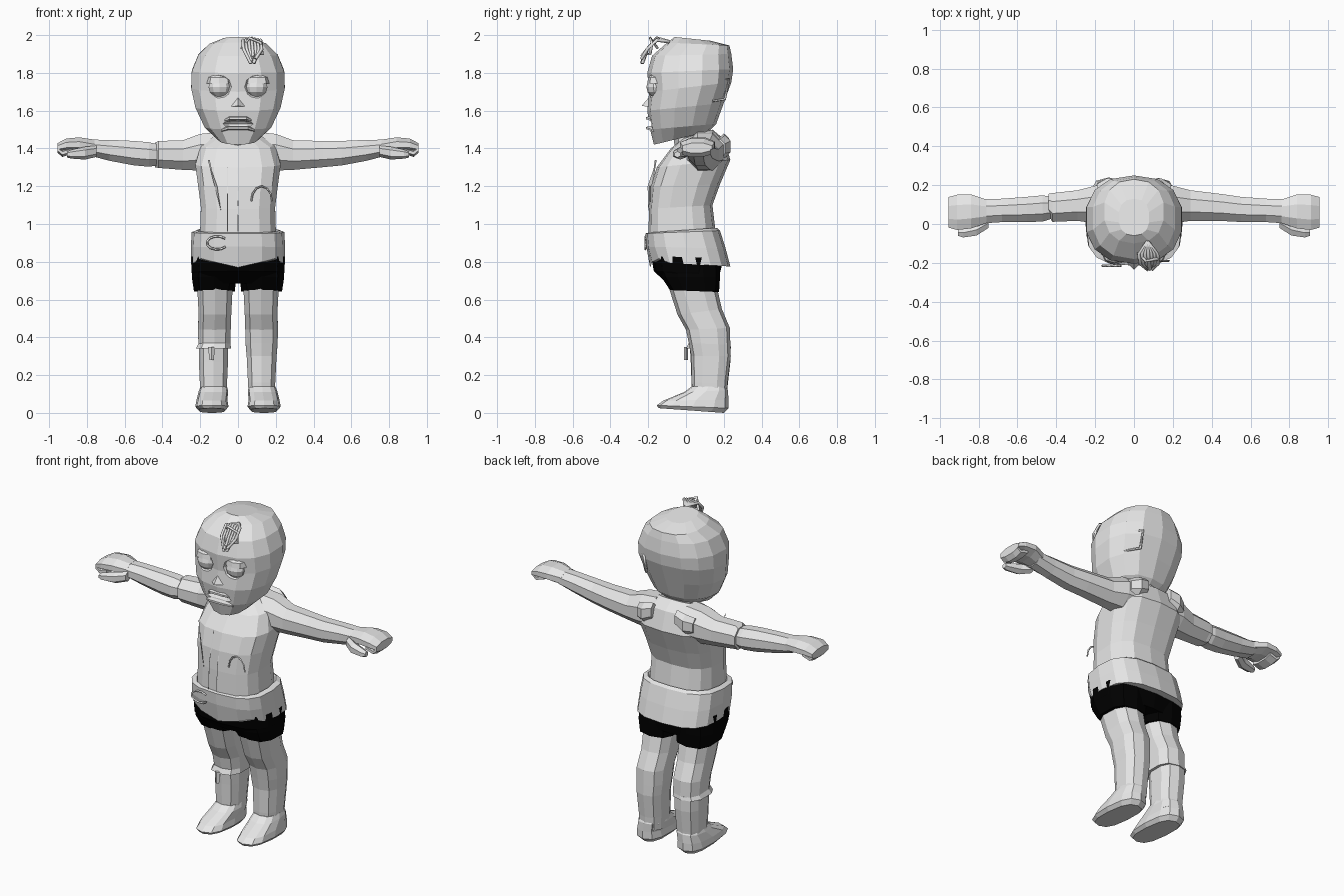
import bpy, bmesh, math
from mathutils import Vector


def material(name, value):
    m = bpy.data.materials.new(name)
    m.diffuse_color = (value, value, value, 1)
    return m


GREY = material("light grey", 0.8)
BLACK = material("black", 0.0)


def add_mesh(name, verts, faces, mat=GREY):
    me = bpy.data.meshes.new(name)
    me.from_pydata(verts, [], faces)
    bm = bmesh.new()
    bm.from_mesh(me)
    bmesh.ops.recalc_face_normals(bm, faces=bm.faces)
    bm.to_mesh(me)
    bm.free()
    me.materials.append(mat)
    ob = bpy.data.objects.new(name, me)
    bpy.context.collection.objects.link(ob)
    return ob


def skin(name, rings, mat=GREY):
    n = len(rings[0])
    faces = [(k * n + i, k * n + (i + 1) % n, (k + 1) * n + (i + 1) % n, (k + 1) * n + i)
             for k in range(len(rings) - 1) for i in range(n)]
    faces += [tuple(range(n)), tuple(range((len(rings) - 1) * n, len(rings) * n))]
    return add_mesh(name, [p for r in rings for p in r], faces, mat)


def power(v, p):
    return math.copysign(abs(v) ** p, v) if abs(v) > 1e-6 else 0.0


def loft_up(name, rows, n=12, mat=GREY, p=0.85):
    """Rows: centre x, half width, front y, back y, front z, back z."""
    rings = []
    for cx, w, yf, yb, zf, zb in rows:
        ring = []
        for i in range(n):
            a = 2 * math.pi * i / n
            t = (1 - power(math.cos(a), p)) / 2
            ring.append((cx + w * power(math.sin(a), p), yf + (yb - yf) * t, zf + (zb - zf) * t))
        rings.append(ring)
    return skin(name, rings, mat)


def loft_side(name, rows, s, n=8):
    """Rows: x, centre y, centre z, half depth, half height."""
    return skin(name, [[(s * x, y + ry * math.cos(2 * math.pi * (i + 0.5) / n),
                         z + rz * math.sin(2 * math.pi * (i + 0.5) / n)) for i in range(n)]
                       for x, y, z, ry, rz in rows])


def ball(name, loc, size, cutter=False):
    bm = bmesh.new()
    bmesh.ops.create_uvsphere(bm, u_segments=10, v_segments=6, radius=1)
    verts = [Vector((v.co.x * size[0], v.co.y * size[1], v.co.z * size[2])) + Vector(loc) for v in bm.verts]
    faces = [[v.index for v in f.verts] for f in bm.faces]
    bm.free()
    ob = add_mesh(name, verts, faces)
    ob.hide_render = cutter
    ob.hide_viewport = cutter
    return ob


def cord(name, points, radius):
    cu = bpy.data.curves.new(name, 'CURVE')
    cu.dimensions = '3D'
    cu.bevel_depth, cu.bevel_resolution, cu.use_fill_caps = radius, 0, True
    sp = cu.splines.new('POLY')
    sp.points.add(len(points) - 1)
    for q, c in zip(sp.points, points):
        q.co = (*c, 1)
    cu.materials.append(GREY)
    ob = bpy.data.objects.new(name, cu)
    bpy.context.collection.objects.link(ob)


def cut(target, cutter):
    m = target.modifiers.new("cut", 'BOOLEAN')
    m.operation, m.object, m.solver = 'DIFFERENCE', cutter, 'EXACT'


# Head with slanted jaw
head = loft_up("head", [
    (0, .11, -.17, .12, 1.42, 1.49), (0, .18, -.19, .16, 1.50, 1.53),
    (0, .23, -.205, .20, 1.60, 1.64), (0, .253, -.195, .24, 1.70, 1.75),
    (0, .25, -.205, .25, 1.80, 1.82), (0, .215, -.18, .24, 1.89, 1.90),
    (0, .155, -.10, .23, 1.96, 1.945), (0, .08, -.06, .13, 1.99, 1.97)], n=14)

# Eye sockets, heavy-lidded eyes, cheeks
for s in (-1, 1):
    cut(head, ball("socket_cutter", (s * .105, -.235, 1.725), (.085, .09, .075), True))
    ball("eye", (s * .097, -.155, 1.725), (.062, .055, .055))
    lid = loft_up("eyelid", [(s * .1, .066, -.205, -.10, 1.745, 1.745), (s * .1, .06, -.2, -.10, 1.775, 1.78),
                             (s * .1, .03, -.18, -.10, 1.795, 1.80)], n=8)

# Mouth opening and lips
cut(head, ball("mouth_cutter", (0, -.2, 1.53), (.085, .06, .02), True))
for name, z, w in (("upper_lip", 1.56, .075), ("lower_lip", 1.508, .088)):
    loft_side(name, [(-w, -.165, z - .012, .02, .008), (-w * .6, -.19, z, .025, .011),
                     (w * .6, -.19, z, .025, .011), (w, -.165, z - .012, .02, .008)], 1, 6)

# Nose
add_mesh("nose", [(-.045, -.19, 1.62), (.045, -.19, 1.62), (0, -.235, 1.625), (0, -.18, 1.69)],
         [(0, 1, 2), (0, 2, 3), (1, 3, 2), (0, 3, 1)])

# Patch on the back of the head
rim = [(.205, .145, 1.76), (.125, .228, 1.765), (.125, .205, 1.66), (.185, .135, 1.65)]
cord("head_patch", rim + rim[:1], .008)

# Hair tuft hanging over the forehead
for i in range(7):
    x = .025 + .016 * i
    end = .08 + .25 * (x - .07)
    cord("hair_strand", [(.07, -.09, 1.965), (x, -.155, 1.985 - .004 * abs(i - 3)), (x + .005, -.205, 1.925),
                         (end, -.235 + .004 * (i % 3), 1.85 + .012 * (i % 4))], .009)
cord("hair_loop", [(.02, -.15, 1.93), (.06, -.19, 1.985), (.12, -.18, 1.96), (.13, -.19, 1.90), (.07, -.215, 1.90)], .008)

# Torso, neck, and flared shirt skirt
loft_up("torso", [
    (0, .205, -.20, .16, .93, .93), (0, .20, -.195, .14, 1.08, 1.10), (0, .215, -.185, .18, 1.20, 1.21),
    (0, .23, -.155, .235, 1.30, 1.34), (0, .20, -.08, .20, 1.40, 1.45), (0, .12, -.02, .14, 1.45, 1.50)], n=14, p=.7)
loft_up("neck", [(0, .09, -.06, .12, 1.40, 1.42), (0, .09, -.07, .12, 1.52, 1.54)], n=8)
skirt = loft_up("shirt_hem", [
    (0, .25, -.19, .235, .80, .775), (0, .25, -.21, .21, .88, .87), (0, .245, -.215, .18, .95, .965),
    (0, .215, -.195, .165, .955, .98), (0, .20, -.19, .15, .93, .95)], n=16, p=.7)
for i in (0, 2, 14):
    skirt.data.vertices[i].co.z += -.03 if i == 0 else .02

# Shirt details: placket seams, tear, pocket and waist cord
for x in (-.055, .0):
    add_mesh("placket_seam", [(x - .002, -.208, .96), (x + .002, -.208, .96), (x + .002, -.2, 1.12),
                              (x + .002, -.157, 1.30), (x - .002, -.157, 1.30), (x - .002, -.2, 1.12)],
             [(0, 1, 2, 5), (5, 2, 3, 4)])
add_mesh("shirt_tear", [(-.16, -.155, 1.34), (-.15, -.165, 1.34), (-.09, -.2, 1.07), (-.11, -.203, 1.2)],
         [(0, 1, 2), (0, 2, 3)])
cord("pocket_edge", [(.07 + .055 * (1 - math.cos(a)), -.19, 1.12 + .08 * math.sin(a))
                     for a in [math.pi * k / 6 for k in range(7)]], .005)
cord("waist_cord", [(-.11 + .055 * math.cos(a), -.215, .90 + .035 * math.sin(a))
                    for a in [.7 + .55 * k for k in range(10)]], .006)

# Shorts
loft_up("shorts", [(0, .235, -.10, .17, .685, .69), (0, .25, -.17, .18, .75, .74),
                   (0, .25, -.185, .20, .83, .82)], n=14, mat=BLACK, p=.7)

for s in (-1, 1):
    # Short leg openings, thighs, shins
    loft_up("shorts_leg", [(s * .125, .112, -.085, .175, .65, .64), (s * .127, .122, -.13, .18, .72, .72),
                           (s * .125, .12, -.15, .18, .78, .78)], n=10, mat=BLACK, p=.7)
    thigh = [(s * .125, .088, .015, .235, .37, .36), (s * .125, .09, .0, .232, .44, .45),
             (s * .122, .09, -.045, .19, .52, .55), (s * .122, .097, -.09, .165, .66, .66)]
    if s < 0:
        # Cut-off trouser leg with a narrower shin and hanging strip
        loft_up("trouser_leg", [(-.13, .097, -.0, .24, .34, .34)] + thigh, n=10, p=.75)
        loft_up("shin", [(-.13, .068, .035, .215, .08, .08), (-.13, .074, .03, .22, .14, .14),
                         (-.13, .08, .025, .235, .27, .27), (-.13, .08, .02, .235, .36, .36)], n=10, p=.75)
        loft_up("hanging_strip", [(-.14, .012, -.01, .01, .28, .28), (-.14, .018, -.01, .01, .35, .35)], n=4)
    else:
        loft_up("leg", [(.125, .07, .035, .215, .08, .08), (.125, .075, .03, .22, .16, .16),
                        (.125, .082, .028, .237, .30, .30)] + thigh, n=10, p=.75)
    # Foot with ankle fold
    loft_up("foot", [(s * .138, .07, -.145, .20, .025, 0), (s * .138, .088, -.155, .225, .04, .025),
                     (s * .138, .082, -.12, .225, .065, .07), (s * .13, .078, -.01, .222, .11, .12),
                     (s * .128, .07, .03, .21, .14, .14)], n=12, p=.75)

    # Arms, with a torn sleeve on one side
    upper = [(.10, .10, 1.385, .11, .11), (.20, .10, 1.38, .105, .105), (.29, .095, 1.365, .085, .085)]
    lower = [(.55, .075, 1.375, .07, .07), (.68, .07, 1.39, .065, .06), (.79, .065, 1.405, .068, .045)]
    if s < 0:
        loft_side("sleeve", upper + [(.42, .085, 1.368, .08, .077), (.44, .10, 1.365, .06, .07)], s)
        loft_side("forearm", [(.40, .085, 1.365, .055, .055), (.47, .08, 1.368, .073, .07)] + lower, s)
    else:
        loft_side("arm", upper + [(.45, .085, 1.37, .075, .075)] + lower, s)
    # Hand, curled fingers and thumb
    loft_side("hand", [(.76, .065, 1.405, .066, .045), (.84, .065, 1.42, .095, .042),
                       (.91, .06, 1.418, .098, .037), (.955, .06, 1.405, .085, .025)], s)
    loft_side("fingers", [(.88, .055, 1.39, .08, .02), (.93, .055, 1.375, .08, .022), (.955, .055, 1.395, .08, .02)], s)
    loft_side("thumb", [(.75, .005, 1.385, .03, .03), (.81, -.03, 1.375, .034, .034),
                        (.88, -.045, 1.37, .028, .024), (.905, -.045, 1.368, .018, .016)], s, 6)
    # Shoulder blade folds
    loft_side("shoulder_fold", [(.08, .20, 1.43, .03, .05), (.14, .205, 1.41, .035, .06), (.19, .18, 1.40, .03, .05)], s, 6)
